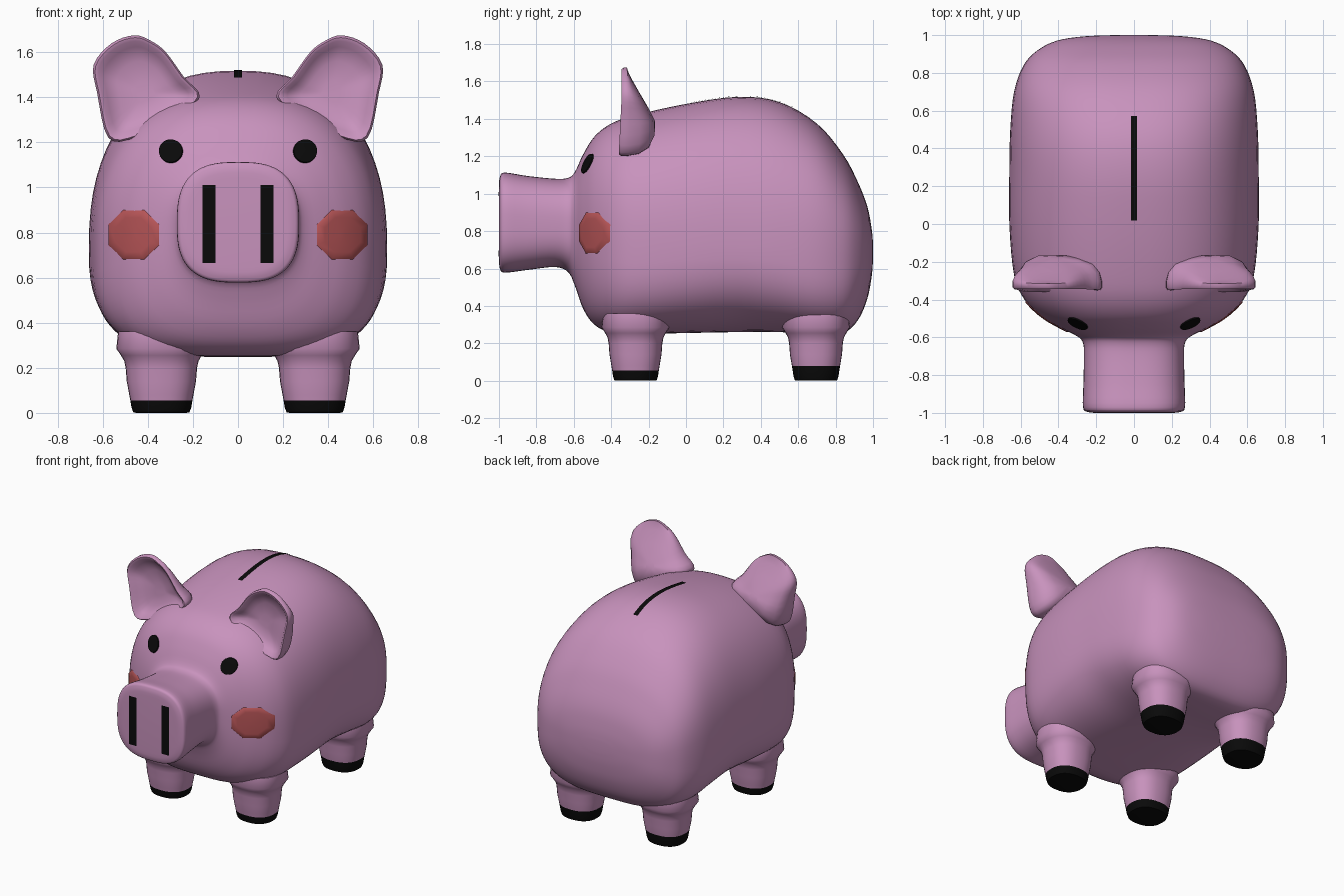
import bpy, bmesh, math
from mathutils import Vector
from mathutils.bvhtree import BVHTree

if "Cube" in bpy.data.objects:
    bpy.data.objects.remove(bpy.data.objects["Cube"])


def material(name, rgb):
    m = bpy.data.materials.new(name)
    m.diffuse_color = (*rgb, 1)
    m.use_nodes = True
    m.node_tree.nodes["Principled BSDF"].inputs["Base Color"].default_value = m.diffuse_color
    return m


PINK = material("pink", (0.58, 0.29, 0.51))
BLACK = material("black", (0.003, 0.003, 0.003))
RED = material("blush red", (0.47, 0.09, 0.095))


def loft(name, rings, mats, closed=True, caps=True, rule=None):
    """Skin a list of rings; rule(centre) gives the material index of a face."""
    bm = bmesh.new()
    rows = [[bm.verts.new(p) for p in r] for r in rings]
    n = len(rows[0])
    for a, b in zip(rows, rows[1:]):
        for i in range(n if closed else n - 1):
            j = (i + 1) % n
            bm.faces.new((a[i], a[j], b[j], b[i]))
    if caps:
        bm.faces.new(rows[0])
        bm.faces.new(rows[-1])
        bmesh.ops.recalc_face_normals(bm, faces=bm.faces)
    if rule:
        for f in bm.faces:
            f.material_index = rule(f.calc_center_median())
    me = bpy.data.meshes.new(name)
    bm.to_mesh(me)
    bm.free()
    for m in mats:
        me.materials.append(m)
    ob = bpy.data.objects.new(name, me)
    bpy.context.collection.objects.link(ob)
    bpy.ops.object.select_all(action='DESELECT')
    ob.select_set(True)
    bpy.context.view_layer.objects.active = ob
    bpy.ops.object.shade_smooth_by_angle(angle=math.radians(50))
    return ob


def spline(rows, steps, closed=False):
    """Catmull-Rom interpolation of number tuples."""
    n, out = len(rows), []
    for i in range(n if closed else n - 1):
        pick = (lambda k: rows[k % n]) if closed else (lambda k: rows[max(0, min(n - 1, k))])
        p = [pick(i + k) for k in (-1, 0, 1, 2)]
        for s in range(steps):
            t = s / steps
            out.append(tuple(0.5 * (2 * b + (c - a) * t + (2 * a - 5 * b + 4 * c - d) * t * t
                                    + (3 * b - a - 3 * c + d) * t ** 3) for a, b, c, d in zip(*p)))
    if not closed:
        out.append(rows[-1])
    return out


def spow(v, e):
    return math.copysign(abs(v) ** e, v)


# Body and snout in one loft: y, half width, top, bottom, widest height, upper and lower squareness
body_rows = [
    (-1.0, 0.20, 1.045, 0.645, 0.84, 2.8, 2.8),
    (-0.995, 0.245, 1.09, 0.60, 0.84, 2.8, 2.8),
    (-0.97, 0.27, 1.113, 0.578, 0.84, 2.8, 2.8),
    (-0.85, 0.268, 1.095, 0.592, 0.84, 2.7, 2.8),
    (-0.70, 0.265, 1.08, 0.608, 0.84, 2.6, 2.8),
    (-0.63, 0.270, 1.085, 0.58, 0.84, 2.5, 2.8),
    (-0.595, 0.30, 1.115, 0.51, 0.83, 2.4, 2.8),
    (-0.55, 0.39, 1.21, 0.385, 0.80, 2.4, 2.9),
    (-0.49, 0.49, 1.305, 0.30, 0.77, 2.4, 3.0),
    (-0.40, 0.58, 1.375, 0.257, 0.75, 2.4, 3.2),
    (-0.27, 0.635, 1.42, 0.25, 0.74, 2.4, 3.3),
    (0.0, 0.66, 1.48, 0.255, 0.73, 2.4, 2.9),
    (0.28, 0.66, 1.518, 0.26, 0.72, 2.4, 2.6),
    (0.50, 0.655, 1.49, 0.26, 0.72, 2.4, 2.9),
    (0.70, 0.635, 1.375, 0.25, 0.71, 2.5, 3.3),
    (0.84, 0.585, 1.21, 0.255, 0.70, 2.5, 3.2),
    (0.92, 0.51, 1.06, 0.325, 0.70, 2.5, 3.0),
    (0.97, 0.41, 0.93, 0.44, 0.69, 2.5, 2.8),
    (0.993, 0.27, 0.81, 0.56, 0.69, 2.4, 2.5),
    (1.0, 0.10, 0.73, 0.65, 0.69, 2.2, 2.2),
]


def body_ring(row, n=72):
    y, w, top, bot, zc, up, lo = row
    pts = []
    for i in range(n):
        a = math.tau * i / n
        c, s = math.cos(a), math.sin(a)
        e = 2 / (up if s >= 0 else lo)
        h = top - zc if s >= 0 else zc - bot
        pts.append(Vector((w * spow(c, e), y, zc + h * spow(s, e))))
    return pts


body = loft("body", [body_ring(r) for r in spline(body_rows, 4)], [PINK])
surface = BVHTree.FromPolygons([v.co for v in body.data.vertices],
                               [p.vertices for p in body.data.polygons])


def on_face(x, z, lift):
    """Point on the body seen from the front."""
    hit, nor, _, _ = surface.ray_cast(Vector((x, -3, z)), Vector((0, 1, 0)))
    return hit + nor * lift


def on_top(x, y, lift):
    hit, nor, _, _ = surface.ray_cast(Vector((x, y, 3)), Vector((0, 0, -1)))
    return hit + nor * lift


def face_patch(name, cx, cz, rx, rz, sides, mat, lift):
    rings = []
    for k, h in ((1, 0.001), (0.96, lift), (0.7, lift), (0.4, lift), (0.1, lift)):
        rings.append([on_face(cx + rx * k * math.cos(math.tau * (i + 0.5) / sides),
                              cz + rz * k * math.sin(math.tau * (i + 0.5) / sides), h)
                      for i in range(sides)])
    loft(name, rings, [mat])


# Ear outline seen from the front
ear_outline = spline([(0.17, 1.40), (0.24, 1.49), (0.32, 1.60), (0.385, 1.65), (0.46, 1.675),
                      (0.56, 1.64), (0.64, 1.545), (0.625, 1.42), (0.575, 1.22),
                      (0.46, 1.22), (0.30, 1.30)], 4, closed=True)
# scale of ring, and depth: fixed part + share of the local ear thickness
ear_rings = [(0.2, 0.06, 0), (0.55, 0.055, 0), (0.8, 0.03, 0), (0.9, 0.004, 0), (0.96, 0, 0), (1.0, 0.012, 0),
             (1.0, 0.03, 0.12), (0.95, 0.03, 0.45), (0.8, 0.03, 0.75), (0.5, 0.03, 0.92), (0.15, 0.03, 1)]


def ear_point(x, z, k, fixed, share, side):
    x, z = 0.41 + (x - 0.41) * k, 1.42 + (z - 1.42) * k
    front = -0.345 - 0.05 * max(0, 1.5 - z)
    thick = min(0.17, max(0, 1.67 - z) * 0.55)
    return Vector((side * x, front + fixed + share * thick, z))


# Leg profile: height, radius factor
leg_profile = [(0.0, 0.70), (0.003, 0.78), (0.025, 0.83), (0.055, 0.86), (0.08, 0.89), (0.14, 0.96),
               (0.20, 0.99), (0.23, 1.03), (0.255, 1.12), (0.285, 1.25), (0.36, 1.2)]

for side, word in ((-1, "right"), (1, "left")):
    loft(f"{word}_ear", [[ear_point(x, z, *r, side) for x, z in ear_outline] for r in ear_rings], [PINK])
    face_patch(f"{word}_eye", side * 0.297, 1.16, 0.053, 0.052, 24, BLACK, 0.008)
    face_patch(f"{word}_cheek", side * 0.462, 0.79, 0.122, 0.118, 8, RED, 0.005)

    # Legs with black hooves
    for place, y, hoof in (("front", -0.27, 0.055), ("back", 0.695, 0.08)):
        rings = [[Vector((side * 0.34 + 0.16 * k * spow(math.cos(a), 0.85),
                          y + 0.145 * k * spow(math.sin(a), 0.85), z))
                  for a in (math.tau * i / 32 for i in range(32))] for z, k in leg_profile]
        loft(f"{place}_{word}_leg", rings, [PINK, BLACK], rule=lambda c, h=hoof: int(c.z < h))

    # Nostril slots on the snout
    rows = [[on_face(side * x, 0.665 + 0.345 * t / 8, 0.004) for x in (0.1, 0.128, 0.158)[::side]]
            for t in range(9)]
    loft(f"{word}_nostril", rows, [BLACK], closed=False, caps=False)

# Coin slot along the back
loft("coin_slot", [[on_top(x, 0.02 + 0.55 * t / 24, 0.004) for x in (-0.017, 0, 0.017)] for t in range(25)],
     [BLACK], closed=False, caps=False)
